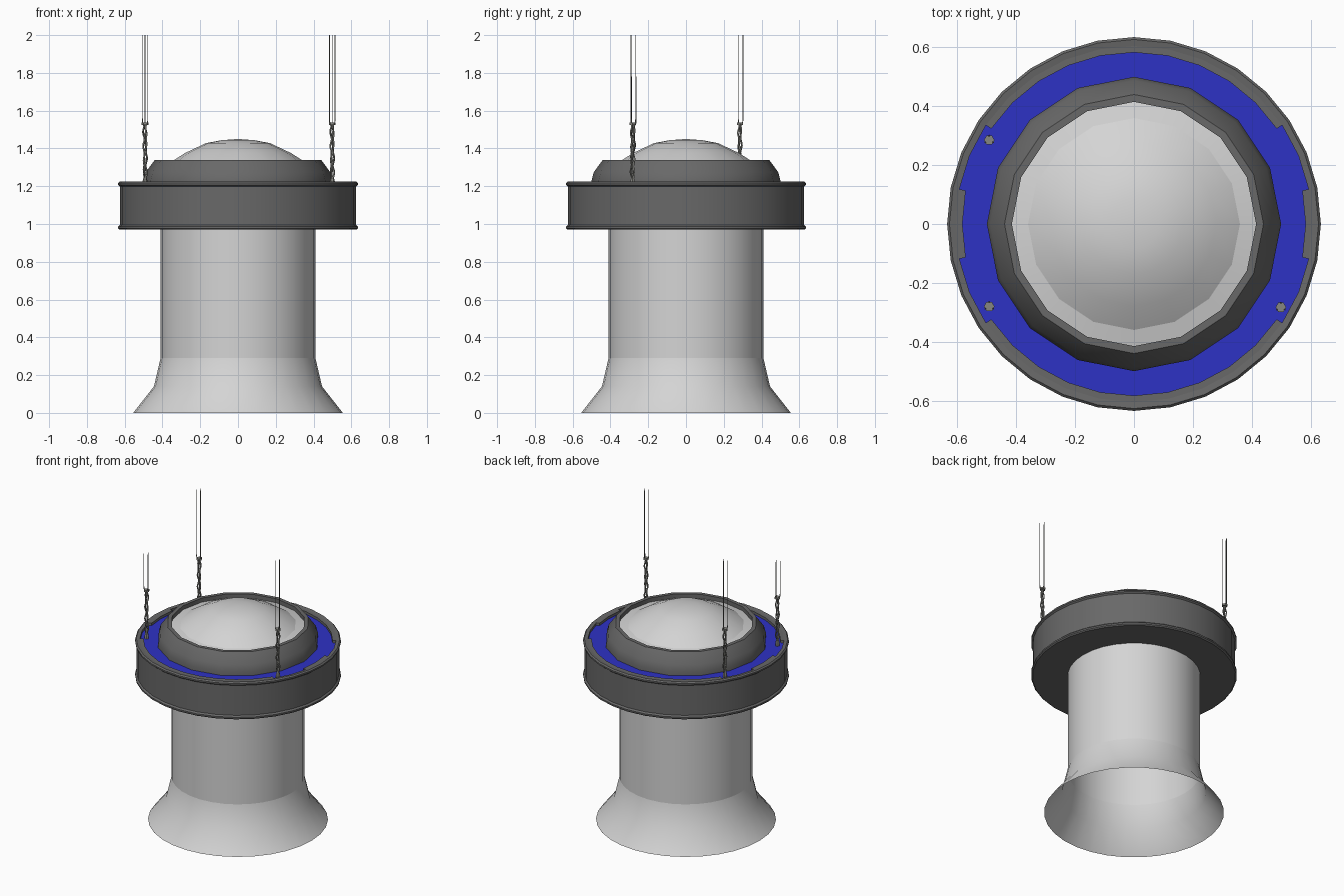
import bpy, bmesh, math
from math import sin, cos, pi, radians

if "Cube" in bpy.data.objects:
    bpy.data.objects.remove(bpy.data.objects["Cube"])


def material(name, rgb):
    m = bpy.data.materials.new(name)
    m.diffuse_color = (*rgb, 1)
    m.use_nodes = True
    m.node_tree.nodes["Principled BSDF"].inputs["Base Color"].default_value = m.diffuse_color
    return m


LIGHT = material("light_grey", (0.66, 0.66, 0.66))
DARK = material("dark_grey", (0.14, 0.14, 0.14))
BLUE = material("water_blue", (0.027, 0.032, 0.56))
METAL = material("chain_grey", (0.24, 0.24, 0.22))


def lathe(name, profile, n, mat, a0=0.0, a1=360.0, closed=False, centre=(0, 0), angle=35):
    """Revolve (radius, z) points around a vertical axis, fully or over a sector."""
    full = a1 - a0 >= 360
    bm = bmesh.new()
    cols = []
    for i in range(n if full else n + 1):
        a = radians(a0 + (a1 - a0) * i / n)
        cols.append([bm.verts.new((centre[0] + r * cos(a), centre[1] + r * sin(a), z))
                     for r, z in profile])
    m = len(profile)
    for i in range(n):
        p, q = cols[i], cols[(i + 1) % len(cols)]
        for j in range(m if closed else m - 1):
            k = (j + 1) % m
            bm.faces.new((p[j], q[j], q[k], p[k]))
    if closed and not full:
        bm.faces.new(cols[0])
        bm.faces.new(cols[-1][::-1])
    bmesh.ops.remove_doubles(bm, verts=bm.verts, dist=1e-5)
    bmesh.ops.recalc_face_normals(bm, faces=bm.faces)
    me = bpy.data.meshes.new(name)
    bm.to_mesh(me)
    bm.free()
    ob = bpy.data.objects.new(name, me)
    bpy.context.collection.objects.link(ob)
    me.materials.append(mat)
    finish(ob, angle)
    return ob


def finish(ob, angle):
    bpy.ops.object.select_all(action='DESELECT')
    bpy.context.view_layer.objects.active = ob
    ob.select_set(True)
    if ob.type == 'CURVE':
        bpy.ops.object.convert(target='MESH')
    bpy.ops.object.shade_smooth_by_angle(angle=radians(angle))


# open body tube and flared skirt
lathe("body_tube", [(0.41, 0.29), (0.41, 1.31)], 32, LIGHT)
lathe("flared_skirt", [(0.555, 0), (0.445, 0.14), (0.41, 0.29)], 32, LIGHT)

# ring trough with beaded rims
lathe("ring_trough", [(0.41, 0.97), (0.627, 0.97), (0.635, 0.977), (0.635, 0.987), (0.625, 0.996),
                      (0.625, 1.199), (0.635, 1.207), (0.635, 1.217), (0.627, 1.225),
                      (0.605, 1.222), (0.605, 1.19)], 32, DARK)

# inner lip, broken by four gaps
for i, (a, b) in enumerate([(-11.25, 11.25), (33.75, 146.25), (168.75, 191.25), (213.75, 326.25)]):
    lathe(f"trough_lip_{i + 1}", [(0.606, 1.19), (0.606, 1.222), (0.583, 1.222), (0.583, 1.19)],
          round((b - a) / 11.25), DARK, a, b, closed=True)

# water surface
lathe("water", [(0.47, 1.205), (0.606, 1.205)], 32, BLUE)

# sixteen-sided collar
lathe("collar", [(0.50, 1.19), (0.50, 1.23), (0.488, 1.275), (0.44, 1.34),
                 (0.415, 1.34), (0.415, 1.305)], 16, DARK)

# pale ring and dome
lathe("dome_seat", [(0.417, 1.312), (0.36, 1.325)], 16, LIGHT)
lathe("dome", [(0.36, 1.325), (0.28, 1.376), (0.17, 1.428), (0.085, 1.444), (0, 1.45)], 16, LIGHT)


def hanger(name, x, y, top):
    # three strands twisted into beads, running on as thin wires
    cu = bpy.data.curves.new(name, 'CURVE')
    cu.dimensions = '3D'
    cu.bevel_depth = 1.0
    cu.bevel_resolution = 0
    cu.use_fill_caps = True
    for k in range(3):
        pts = []
        for i in range(25):
            t = i / 24
            a = pi / 2 + k * 2 * pi / 3 + 2 * pi * (t - 1)
            r = 0.005 + 0.006 * sin(4 * pi * t) ** 2
            pts.append((r, a, 1.24 + 0.28 * t, 0.005))
        a = pi / 2 + k * 2 * pi / 3
        pts += [(0.015, a, 1.535, 0.003), (0.017, a, 1.56, 0.0022), (0.017, a, top, 0.0022)]
        sp = cu.splines.new('POLY')
        sp.points.add(len(pts) - 1)
        for p, (r, a, z, w) in zip(sp.points, pts):
            p.co = (x + r * cos(a), y + r * sin(a), z, 1)
            p.radius = w
    cu.materials.append(METAL)
    ob = bpy.data.objects.new(name, cu)
    bpy.context.collection.objects.link(ob)
    finish(ob, 50)
    # foot and upper clasp
    lathe(name + "_foot", [(0, 1.2), (0.014, 1.2), (0.014, 1.225), (0.007, 1.25), (0, 1.25)],
          6, METAL, centre=(x, y))
    lathe(name + "_clasp", [(0, 1.525), (0.018, 1.525), (0.018, 1.537), (0, 1.537)],
          6, METAL, centre=(x, y))


hanger("hanger_back_left", -0.492, 0.285, 2.0)
hanger("hanger_front_left", -0.492, -0.28, 1.78)
hanger("hanger_front_right", 0.499, -0.283, 2.0)
